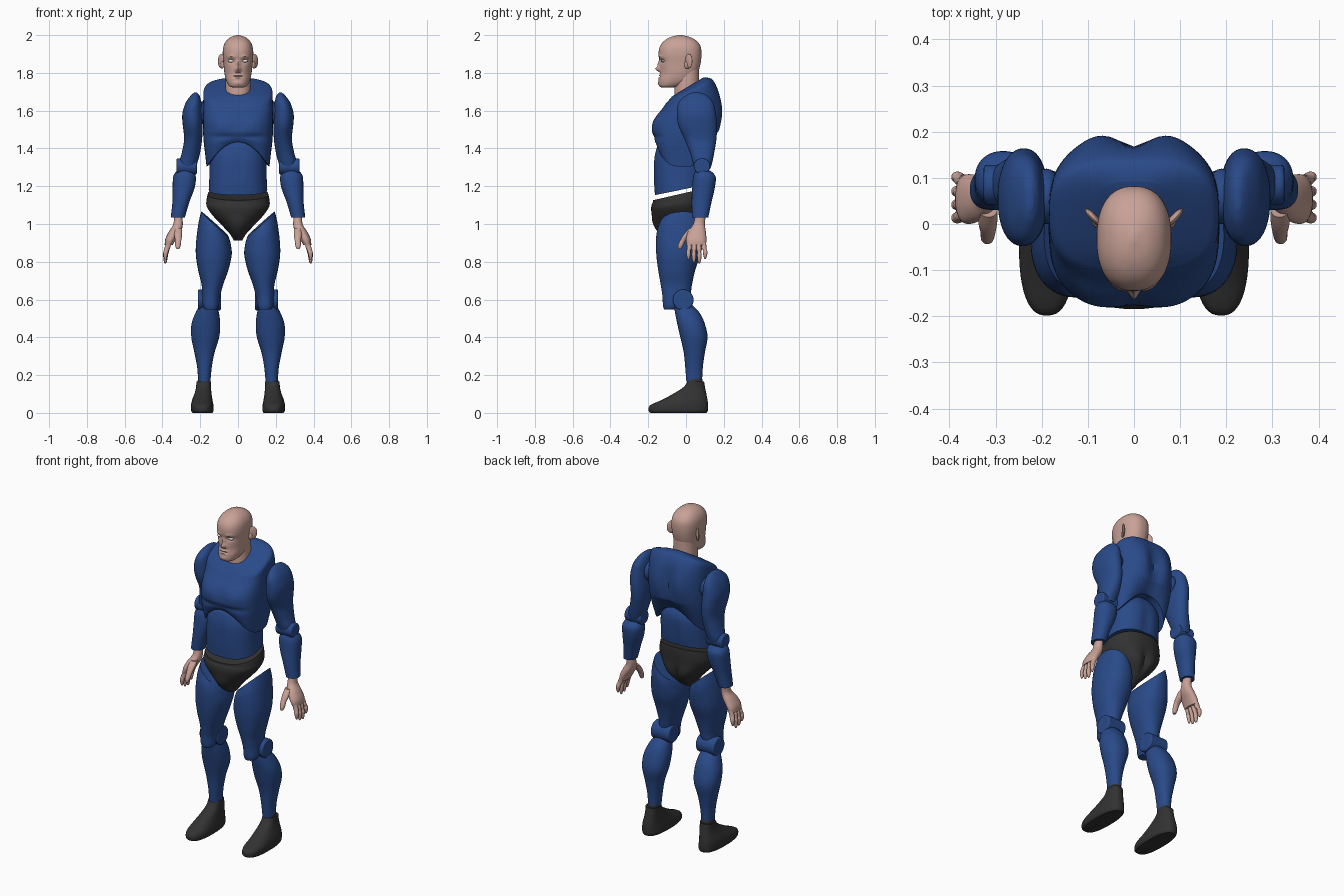
import bpy, bmesh, math
from mathutils import Matrix, Vector


def material(name, rgb):
    m = bpy.data.materials.new(name)
    m.diffuse_color = (*rgb, 1)
    return m


BLUE = material("suit blue", (0.022, 0.068, 0.25))
SKIN = material("skin", (0.58, 0.36, 0.31))
BLACK = material("dark grey", (0.032, 0.032, 0.032))
WHITE = material("eye white", (0.85, 0.85, 0.85))


def finish(name, bm, mat, mirror=False, bevel=0, angle=40):
    bmesh.ops.recalc_face_normals(bm, faces=bm.faces)
    me = bpy.data.meshes.new(name)
    bm.to_mesh(me)
    bm.free()
    ob = bpy.data.objects.new(name, me)
    bpy.context.collection.objects.link(ob)
    me.materials.append(mat)
    bpy.ops.object.select_all(action='DESELECT')
    ob.select_set(True)
    bpy.context.view_layer.objects.active = ob
    bpy.ops.object.shade_smooth_by_angle(angle=math.radians(angle))
    if bevel:
        b = ob.modifiers.new("bevel", 'BEVEL')
        b.width, b.segments = bevel, 3
    if mirror:
        ob.modifiers.new("mirror", 'MIRROR')
    return ob


def spline(a, b, c, d, t):
    return 0.5 * (2*b + (c - a)*t + (2*a - 5*b + 4*c - d)*t*t + (3*b - a - 3*c + d)*t**3)


def loft(name, sections, mat, mirror=False, e=2.2, n=40, steps=5, bumps=(), warp=None):
    """Smooth stack of superellipses: (z, x_min, x_max, y_front, y_back, slope_y, slope_x)."""
    S = [tuple(s) + (0,) * (7 - len(s)) for s in sections]
    rows = []
    for i in range(len(S) - 1):
        q = [S[max(i-1, 0)], S[i], S[i+1], S[min(i+2, len(S)-1)]]
        rows += [[spline(*v, k / steps) for v in zip(*q)] for k in range(steps)]
    rows.append(S[-1])
    bm = bmesh.new()

    def vert(x, y, z):
        if warp:
            z = warp(x, y, z)
        dy = 0
        for bx, bz, rx, rz, amount, side in bumps:   # soft bumps on front or back
            w = min(max(y * side, 0) / 0.08, 1)
            dy += w * amount * math.exp(-((abs(x) - bx) / rx)**2 - ((z - bz) / rz)**2)
        return bm.verts.new((x, y + dy, z))

    rings = []
    for z, x1, x2, y1, y2, sy, sx in rows:
        ring = []
        for k in range(n):
            a = 2 * math.pi * k / n
            c, s = math.cos(a), math.sin(a)
            u = math.copysign(abs(c)**(2/e), c) * (x2 - x1) / 2
            v = math.copysign(abs(s)**(2/e), s) * (y2 - y1) / 2
            ring.append(vert((x1+x2)/2 + u, (y1+y2)/2 + v, z + sy*v + sx*u))
        rings.append(ring)
    for a, b in zip(rings, rings[1:]):
        for k in range(n):
            bm.faces.new((a[k], a[(k+1) % n], b[(k+1) % n], b[k]))
    for row, ring in ((rows[0], rings[0]), (rows[-1], rings[-1])):
        c = vert((row[1]+row[2])/2, (row[3]+row[4])/2, row[0])
        for k in range(n):
            bm.faces.new((c, ring[k], ring[(k+1) % n]))
    return finish(name, bm, mat, mirror)


def sym(*rows):
    return [(z, -w, w, *rest) for z, w, *rest in rows]


def joint(name, x1, x2, y, z, r, mat):
    bm = bmesh.new()
    m = Matrix.Translation(((x1+x2)/2, y, z)) @ Matrix.Rotation(math.pi/2, 4, 'Y')
    bmesh.ops.create_cone(bm, cap_ends=True, segments=32, radius1=r, radius2=r, depth=x2-x1, matrix=m)
    return finish(name, bm, mat, True, 0.008)


def ball(name, loc, size, mat, turn=0):
    bm = bmesh.new()
    m = Matrix.Translation(loc) @ Matrix.Rotation(turn, 4, 'Z') @ Matrix.Diagonal((*size, 1))
    bmesh.ops.create_uvsphere(bm, u_segments=24, v_segments=16, radius=1, matrix=m)
    return finish(name, bm, mat, True)


# head and neck
loft("neck", sym((1.62, .07, -.06, .08), (1.69, .068, -.062, .075), (1.75, .066, -.06, .07),
                 (1.82, .064, -.06, .07)), SKIN)
loft("head", sym((1.722, .022, -.125, -.075), (1.73, .046, -.14, -.03), (1.757, .062, -.144, .03),
                 (1.80, .072, -.139, .062), (1.85, .077, -.137, .077), (1.90, .081, -.145, .082),
                 (1.94, .077, -.138, .077), (1.97, .062, -.115, .056), (1.99, .037, -.08, .02),
                 (2.0, .006, -.04, -.02)), SKIN, e=2.35, n=96, steps=7,
     bumps=[(0, 1.82, .014, .012, -.024, -1), (0, 1.845, .010, .018, -.014, -1),
            (.036, 1.863, .018, .011, .011, -1), (.036, 1.885, .022, .008, -.006, -1),
            (0, 1.798, .03, .006, .004, -1), (0, 1.787, .022, .005, -.004, -1),
            (0, 1.78, .026, .003, .006, -1), (0, 1.772, .02, .005, -.004, -1),
            (0, 1.745, .022, .012, -.005, -1), (.055, 1.80, .02, .025, .006, -1)])
ball("eye", (.036, -.12, 1.863), (.018, .012, .0075), WHITE)
ball("ear", (.088, .014, 1.862), (.008, .026, .038), SKIN, -.75)
ball("ear_lobe", (.083, .004, 1.842), (.008, .014, .02), SKIN, -.4)


# torso
def rib_arch(x, y, z):
    w = min(max((1.5 - z) / 0.2, 0), 1)
    return z + 0.135 * max(1 - (x / .168)**2, 0) * w


loft("chest", sym((1.30, .166, -.155, .125), (1.37, .174, -.17, .145), (1.45, .183, -.178, .165),
                  (1.52, .185, -.176, .18), (1.585, .185, -.158, .182, .1),
                  (1.655, .184, -.128, .17, .32), (1.70, .18, -.105, .145, .48),
                  (1.715, .15, -.09, .122, .55), (1.725, .078, -.075, .092, .6)),
     BLUE, e=2.9, n=80, steps=6, warp=rib_arch,
     bumps=[(.085, 1.53, .06, .05, -.008, -1), (0, 1.54, .014, .06, .008, -1),
            (.09, 1.462, .08, .014, .008, -1), (0, 1.57, .035, .14, -.016, 1),
            (.08, 1.61, .05, .09, .014, 1)])
loft("abdomen", sym((1.18, .155, -.165, .10, .2), (1.24, .152, -.17, .108, .1),
                    (1.32, .15, -.17, .113), (1.38, .14, -.162, .108), (1.43, .10, -.14, .08),
                    (1.455, .05, -.08, .04)), BLUE, e=2.4, n=56,
     bumps=[(0, 1.28, .012, .1, .005, -1), (0, 1.27, .025, .1, -.01, 1)])
loft("briefs", sym((.912, .022, -.085, -.015), (.95, .045, -.135, .045), (1.0, .092, -.165, .085),
                   (1.05, .138, -.178, .10, .05), (1.095, .166, -.184, .106, .12),
                   (1.13, .166, -.182, .108, .2), (1.158, .16, -.176, .106, .23)),
     BLACK, e=2.3, n=64,
     bumps=[(.065, 1.03, .05, .05, .014, 1), (0, 1.02, .018, .08, -.012, 1),
            (0, .99, .04, .05, -.01, -1), (0, 1.115, .2, .006, .004, -1)])

# arms
ball("shoulder_joint", (.19, .06, 1.59), (.035, .06, .06), BLUE)
loft("upper_arm", [(1.695, .218, .232, .03, .075), (1.68, .204, .25, -.002, .112),
                   (1.64, .193, .278, -.04, .145), (1.58, .188, .295, -.048, .158),
                   (1.52, .187, .292, -.04, .164), (1.45, .19, .285, -.008, .161),
                   (1.38, .2, .297, .02, .15), (1.33, .213, .31, .035, .14),
                   (1.295, .224, .308, .045, .13)], BLUE, True)
joint("elbow", .218, .326, .085, 1.305, .043, BLUE)
loft("forearm", [(1.282, .24, .325, .05, .13), (1.25, .223, .343, .038, .157),
                 (1.19, .23, .346, .033, .152), (1.12, .256, .347, .03, .136),
                 (1.035, .281, .356, .032, .118)], BLUE, True)

# hands
loft("palm", [(1.05, .297, .34, .05, .105), (1.0, .292, .342, .038, .1), (.96, .302, .366, .012, .105),
              (.92, .328, .385, .0, .108), (.888, .346, .388, .004, .106)], SKIN, True, n=28)
for i, (y, tip) in enumerate(((.018, .812), (.043, .796), (.068, .792), (.095, .815))):
    yt, mid = y + (y - .05) * .15, (tip + .89) / 2
    loft(f"finger_{i+1}", [(.90, .352, .38, y-.012, y+.012), (.872, .36, .39, y-.013, y+.013),
                           (mid+.008, .367, .393, yt-.010, yt+.010), (mid-.004, .37, .396, yt-.012, yt+.012),
                           (tip+.015, .375, .394, yt-.009, yt+.009), (tip, .38, .388, yt-.004, yt+.004)],
         SKIN, True, n=16, steps=3)
loft("thumb", [(.975, .296, .335, .015, .05), (.945, .296, .338, -.012, .03), (.915, .3, .333, -.03, .0),
               (.885, .304, .332, -.043, -.015), (.868, .31, .326, -.042, -.025)], SKIN, True, n=20)

# legs
loft("thigh", [(1.0, .05, .195, -.14, .088, .05, .9), (.945, .04, .212, -.157, .094, .03, .5),
               (.85, .033, .224, -.158, .08, 0, .1), (.76, .05, .212, -.148, .05),
               (.68, .078, .193, -.134, .032), (.62, .094, .19, -.125, .02),
               (.57, .102, .186, -.122, -.02), (.548, .112, .175, -.116, -.05)], BLUE, True, n=48)
joint("knee", .09, .212, -.015, .598, .055, BLUE)
loft("shin", [(.578, .112, .198, -.065, .025), (.53, .101, .225, -.058, .072), (.47, .094, .246, -.046, .1),
              (.40, .10, .247, -.03, .114), (.32, .124, .231, -.012, .1), (.24, .139, .216, -.004, .089),
              (.165, .146, .211, .002, .085)], BLUE, True, n=40)

# boots
loft("ankle", [(.13, .146, .214, .008, .09), (.18, .146, .212, .006, .086), (.195, .16, .2, .02, .07)],
     BLACK, True, n=32)
loft("boot", [(0, .136, .24, -.188, .108), (.012, .129, .248, -.198, .116), (.04, .13, .249, -.19, .117),
              (.068, .135, .243, -.13, .114), (.10, .14, .231, -.07, .108), (.135, .143, .222, -.015, .101),
              (.165, .143, .221, .008, .096)], BLACK, True, e=2.5, n=48)
